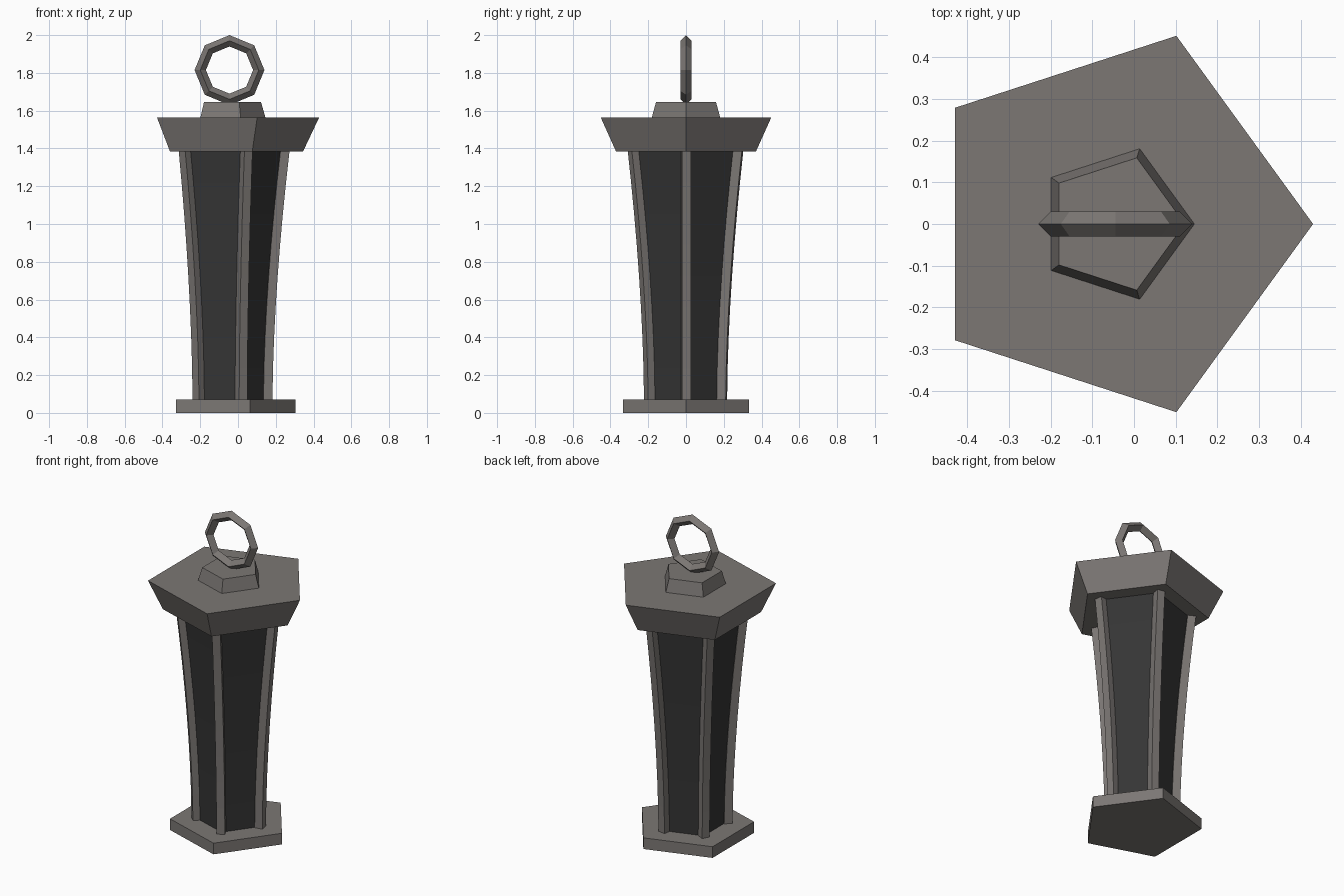
import bpy, bmesh, math
from mathutils import Vector

if "Cube" in bpy.data.objects:
    bpy.data.objects.remove(bpy.data.objects["Cube"])

CX = -0.045  # axis of the five-sided body


def material(name, rgb):
    m = bpy.data.materials.new(name)
    m.diffuse_color = (*rgb, 1)
    m.use_nodes = True
    m.node_tree.nodes["Principled BSDF"].inputs["Base Color"].default_value = m.diffuse_color
    return m


stone = material("warm_grey_metal", (0.20, 0.185, 0.175))
dark = material("dark_glass", (0.035, 0.035, 0.035))


def loft(name, rings, mat):
    """Skin a list of closed point rings and cap both ends."""
    bm = bmesh.new()
    loops = [[bm.verts.new(p) for p in ring] for ring in rings]
    n = len(loops[0])
    for a, b in zip(loops, loops[1:]):
        for i in range(n):
            j = (i + 1) % n
            bm.faces.new((a[i], a[j], b[j], b[i]))
    bm.faces.new(loops[0][::-1])
    bm.faces.new(loops[-1])
    bmesh.ops.recalc_face_normals(bm, faces=bm.faces)
    me = bpy.data.meshes.new(name)
    bm.to_mesh(me)
    bm.free()
    me.materials.append(mat)
    ob = bpy.data.objects.new(name, me)
    bpy.context.collection.objects.link(ob)
    return ob


def polygon(x, y, z, r, n, start=0.0):
    return [Vector((x + r * math.cos(start + math.tau * i / n),
                    y + r * math.sin(start + math.tau * i / n), z))
            for i in range(n)]


def pentagon(r, z):
    return polygon(CX, 0, z, r, 5)


# Base, cap and top mount
loft("base", [pentagon(0.35, 0), pentagon(0.35, 0.07)], stone)
loft("cap", [pentagon(0.39, 1.385), pentagon(0.475, 1.565)], stone)
loft("ring_mount", [pentagon(0.19, 1.565), pentagon(0.167, 1.645)], stone)

# Flared profile shared by panels and posts
STEPS = 8
profile = []
for i in range(STEPS + 1):
    t = i / STEPS
    profile.append((0.20 + 0.09 * t ** 1.7, 0.07 + 1.315 * t))

# Dark panels
loft("panels", [pentagon(r - 0.005, z) for r, z in profile], dark)

# Square corner posts, turned slightly about their own length
for k in range(5):
    a = math.tau * k / 5
    rings = [polygon(CX + r * math.cos(a), r * math.sin(a), z, 0.034, 4,
                     a - math.radians(36)) for r, z in profile]
    loft(f"corner_post_{k + 1}", rings, stone)

# Octagonal hanging ring
bpy.ops.mesh.primitive_torus_add(
    major_segments=8, minor_segments=4, major_radius=0.155, minor_radius=0.03,
    location=(CX, 0, 1.815), rotation=(math.pi / 2, 0, 0))
ring = bpy.context.object
ring.name = "hanging_ring"
ring.data.materials.append(stone)
ring.data.shade_flat()
